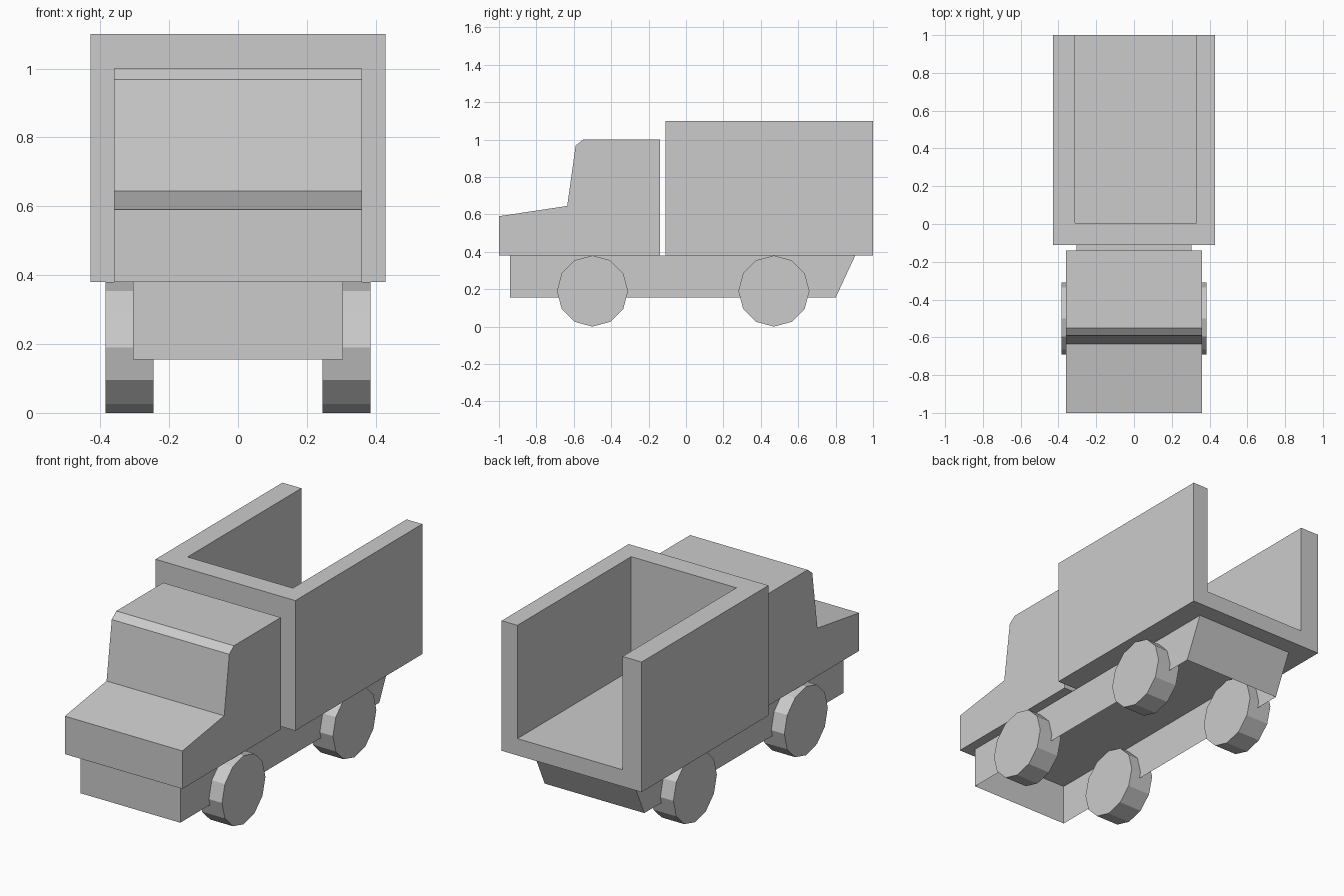
import bpy, bmesh, math
from mathutils import Matrix

if "Cube" in bpy.data.objects:
    bpy.data.objects.remove(bpy.data.objects["Cube"])


def new_object(name, bm):
    bmesh.ops.recalc_face_normals(bm, faces=bm.faces)
    mesh = bpy.data.meshes.new(name)
    bm.to_mesh(mesh)
    bm.free()
    obj = bpy.data.objects.new(name, mesh)
    bpy.context.collection.objects.link(obj)
    return obj


def side_profile(name, points, half_width, open_bottom=False):
    """Extrude a closed (y, z) outline across x."""
    bm = bmesh.new()
    face = bm.faces.new([bm.verts.new((-half_width, y, z)) for y, z in points])
    ext = bmesh.ops.extrude_face_region(bm, geom=[face], use_keep_orig=True)
    moved = [g for g in ext["geom"] if isinstance(g, bmesh.types.BMVert)]
    bmesh.ops.translate(bm, verts=moved, vec=(2 * half_width, 0, 0))
    bmesh.ops.recalc_face_normals(bm, faces=bm.faces)
    if open_bottom:
        under = [f for f in bm.faces if f.normal.z < -0.9]
        bmesh.ops.delete(bm, geom=under, context='FACES_ONLY')
    return new_object(name, bm)


def box(name, x, y, z):
    bm = bmesh.new()
    size = [b - a for a, b in (x, y, z)]
    centre = [(a + b) / 2 for a, b in (x, y, z)]
    bmesh.ops.create_cube(bm, size=1.0, matrix=Matrix.Translation(centre)
                          @ Matrix.Diagonal((*size, 1)))
    return new_object(name, bm)


def wheel(name, x, y, radius=0.19, width=0.14):
    bm = bmesh.new()
    bmesh.ops.create_cone(bm, cap_ends=True, segments=12, radius1=radius,
                          radius2=radius, depth=width,
                          matrix=Matrix.Translation((x, y, radius))
                          @ Matrix.Rotation(math.pi / 2, 4, 'Y'))
    return new_object(name, bm)


# Chassis: thin skirt, open underneath, with a sloping tail
side_profile("chassis", [(-0.94, 0.155), (-0.94, 0.38), (0.905, 0.38),
                         (0.80, 0.155)], 0.305, open_bottom=True)

# Cab with bonnet, windscreen slope and chamfered roof edge
side_profile("cab", [(-1.0, 0.38), (-1.0, 0.59), (-0.635, 0.645),
                     (-0.59, 0.968), (-0.55, 1.0), (-0.14, 1.0),
                     (-0.14, 0.38)], 0.36)

# Cargo bed, hollowed out through the top and the rear
bed = box("cargo_bed", (-0.428, 0.428), (-0.11, 1.0), (0.38, 1.1))
cutter = box("bed_cutter", (-0.312, 0.332), (0.005, 1.3), (0.473, 1.4))
cutter.hide_render = True
cutter.hide_set(True)
cut = bed.modifiers.new("hollow", 'BOOLEAN')
cut.operation = 'DIFFERENCE'
cut.solver = 'EXACT'
cut.object = cutter

# Four twelve-sided wheels
for end, y in (("front", -0.5), ("rear", 0.47)):
    for side, sign in (("left", -1), ("right", 1)):
        wheel(f"{end}_{side}_wheel", sign * 0.315, y)
